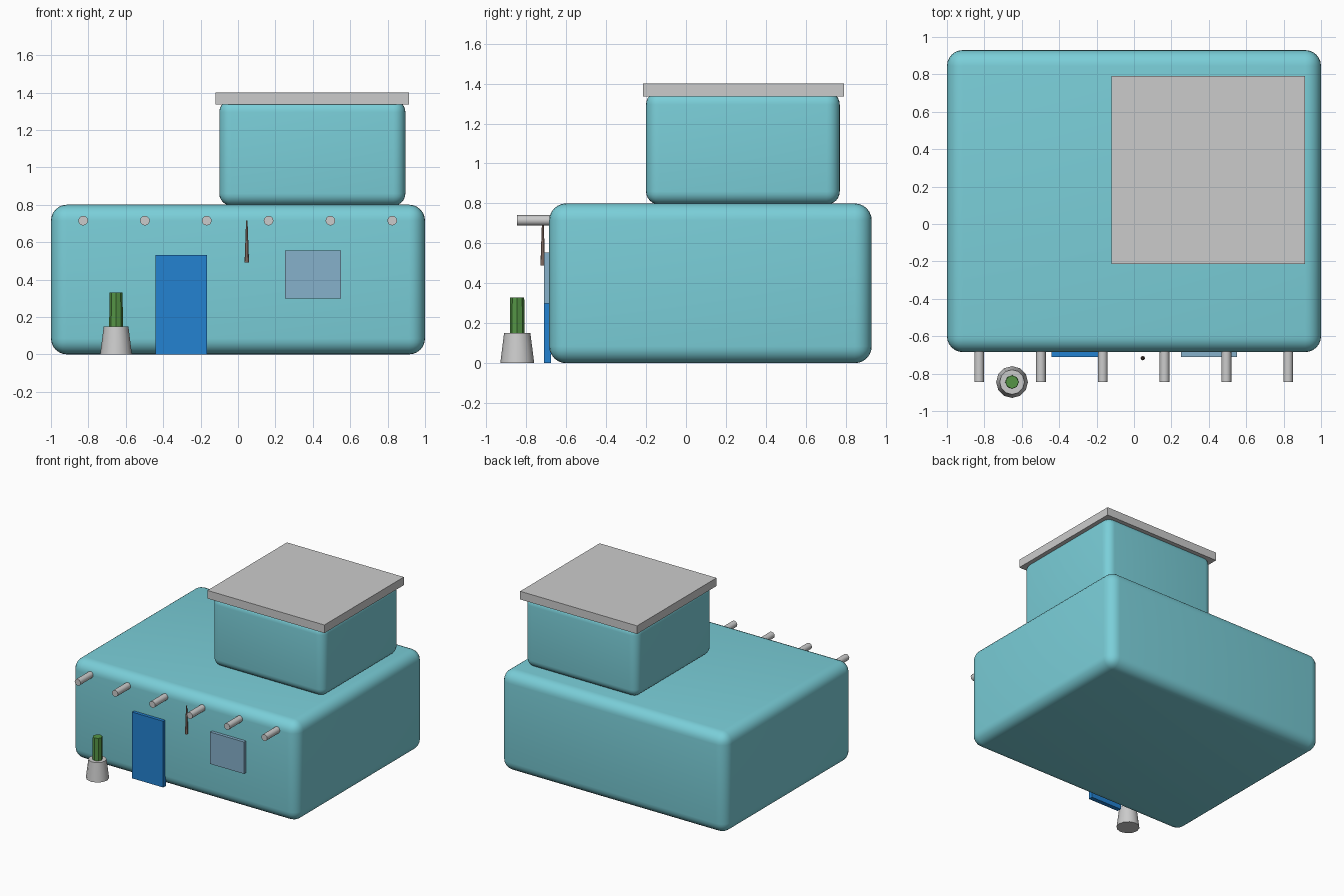
import bpy, math

if "Cube" in bpy.data.objects:
    bpy.data.objects.remove(bpy.data.objects["Cube"])


def material(name, r, g, b):
    m = bpy.data.materials.new(name)
    m.diffuse_color = (r, g, b, 1)
    m.use_nodes = True
    m.node_tree.nodes["Principled BSDF"].inputs["Base Color"].default_value = m.diffuse_color
    return m


TEAL = material("teal plaster", 0.195, 0.62, 0.69)
GREY = material("light grey", 0.60, 0.60, 0.60)
BLUE = material("door blue", 0.017, 0.223, 0.64)
GLASS = material("window glass", 0.24, 0.44, 0.60)
GREEN = material("cactus green", 0.09, 0.30, 0.06)
BROWN = material("dried brown", 0.34, 0.23, 0.19)


def finish(name, mat, smooth):
    ob = bpy.context.object
    ob.name = name
    ob.data.materials.append(mat)
    if smooth:
        bpy.ops.object.shade_smooth_by_angle(angle=math.radians(40))
    return ob


def box(name, mat, x, y, z, radius=0):
    """Box from (min, max) ranges, with optional rounded edges."""
    bpy.ops.mesh.primitive_cube_add(
        size=1, location=[(a + b) / 2 for a, b in (x, y, z)])
    bpy.context.object.scale = [b - a for a, b in (x, y, z)]
    bpy.ops.object.transform_apply(location=False, rotation=False, scale=True)
    if radius:
        bev = bpy.context.object.modifiers.new("round", 'BEVEL')
        bev.width = radius
        bev.segments = 6
        bpy.ops.object.modifier_apply(modifier=bev.name)
    return finish(name, mat, radius > 0)


def cone(name, mat, x, y, z, r1, r2, sides, smooth=False):
    """Upright tapered cylinder over the z range."""
    bpy.ops.mesh.primitive_cone_add(
        vertices=sides, radius1=r1, radius2=r2, depth=z[1] - z[0],
        location=(x, y, (z[0] + z[1]) / 2))
    return finish(name, mat, smooth)


# Rounded plaster storeys and flat roof slab
box("lower_storey", TEAL, (-1, 1), (-0.685, 0.93), (0, 0.80), 0.085)
box("upper_storey", TEAL, (-0.10, 0.895), (-0.20, 0.77), (0.795, 1.36), 0.065)
box("roof_slab", GREY, (-0.12, 0.915), (-0.215, 0.79), (1.335, 1.40))

# Door and window plates on the front wall
box("door", BLUE, (-0.44, -0.165), (-0.71, -0.675), (0, 0.53))
box("window", GLASS, (0.25, 0.55), (-0.71, -0.675), (0.30, 0.555))

# Row of roof beams poking out of the front wall
for i in range(6):
    bpy.ops.mesh.primitive_cylinder_add(
        vertices=12, radius=0.026, depth=0.21,
        location=(-0.828 + i * 0.3305, -0.74, 0.715),
        rotation=(math.radians(90), 0, 0))
    finish(f"roof_beam_{i + 1}", GREY, True)

# Slim hanging bundle beside the door
cone("hanging_bundle", BROWN, 0.047, -0.717, (0.49, 0.715), 0.012, 0.004, 8)

# Potted cactus
cone("flower_pot", GREY, -0.652, -0.845, (0, 0.15), 0.085, 0.066, 12, True)
cone("cactus", GREEN, -0.652, -0.845, (0.14, 0.33), 0.037, 0.035, 8)
